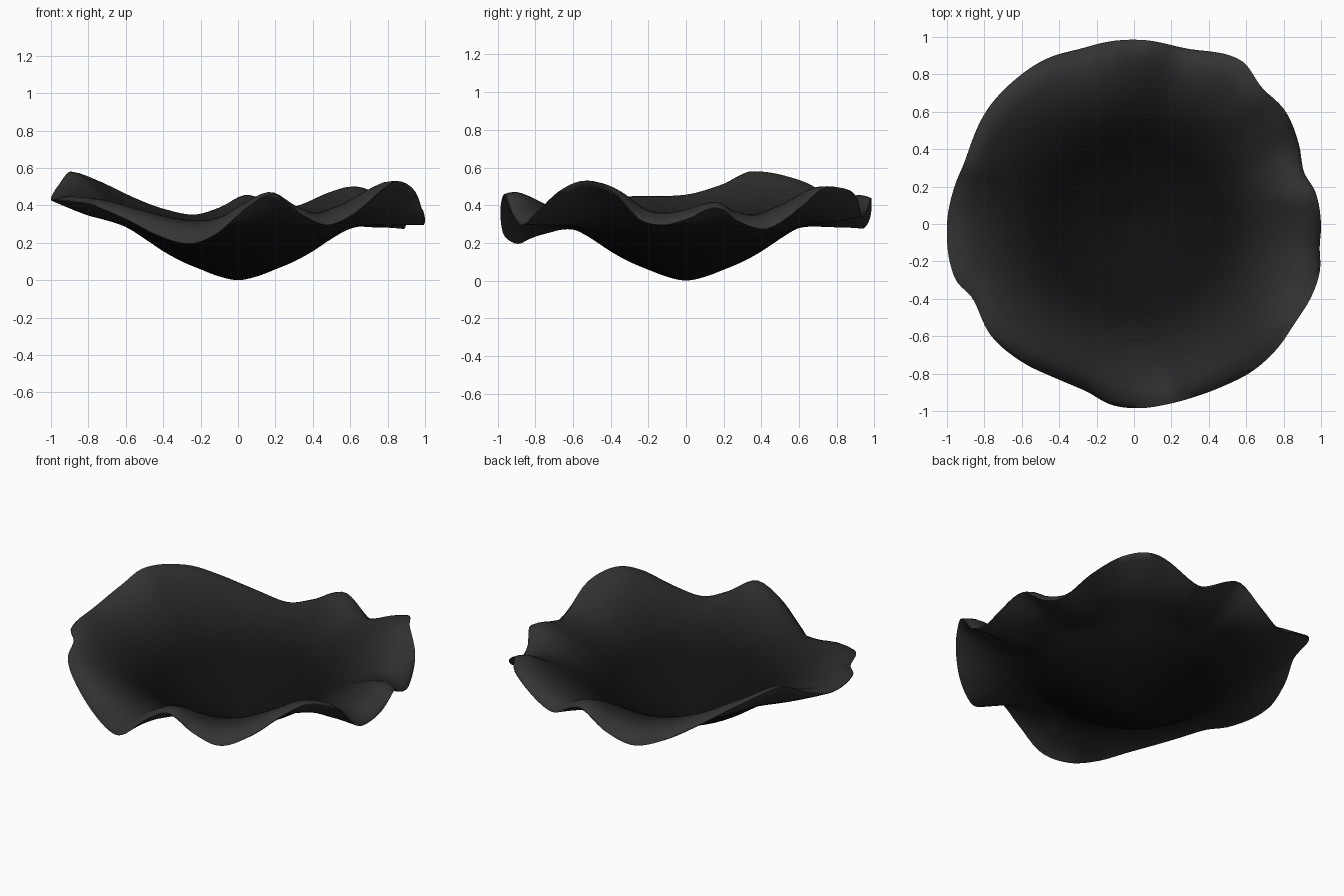
import bpy, bmesh, math

if "Cube" in bpy.data.objects:
    bpy.data.objects.remove(bpy.data.objects["Cube"])

# Rim control points: angle (deg, from +x), radius, height
RIM = [
    (0, 1.0, .33), (10, .985, .39), (17, .95, .32), (26, .98, .28),
    (37, 1.01, .39), (47, 1.0, .49), (57, 1.045, .475), (73, .98, .34),
    (87, .985, .44), (97, .985, .34), (107, .98, .28), (118, 1.0, .34),
    (130, 1.0, .44), (142, .995, .53), (159, .965, .58), (168, .98, .51),
    (180, 1.0, .44), (197, 1.0, .43), (205, .95, .42), (218, .97, .40),
    (231, .95, .33), (243, .925, .24), (254, .93, .20), (263, .975, .25),
    (272, .985, .38), (281, .98, .46), (290, .98, .36), (299, .99, .30),
    (309, 1.01, .37), (319, 1.015, .48), (328, 1.01, .53), (338, 1.025, .47),
    (346, 1.025, .33), (353, 1.0, .30),
]
# Average wall profiles (radius, height): flared underside, rolled-lip inside
OUTER = [(0, 0), (.1, .02), (.2, .058), (.3, .1), (.4, .155), (.5, .222),
         (.6, .282), (.7, .312), (.8, .332), (.9, .362), (1.0, .395)]
INNER = [(0, .012), (.1, .032), (.2, .07), (.3, .113), (.4, .17), (.5, .236),
         (.6, .3), (.7, .355), (.8, .398), (.9, .425), (.95, .422), (1.0, .40)]


def hermite(p, x):
    """Smooth curve through p[i] = (x, value), x inside p[1]..p[-2]."""
    i = 1
    while i < len(p) - 3 and p[i + 1][0] < x:
        i += 1
    (xa, ya), (x0, y0), (x1, y1), (xb, yb) = p[i - 1:i + 3]
    h = x1 - x0
    t = (x - x0) / h
    m0, m1 = h * (y1 - ya) / (x1 - xa), h * (yb - y0) / (xb - x0)
    return ((2*t**3 - 3*t*t + 1) * y0 + (t**3 - 2*t*t + t) * m0
            + (3*t*t - 2*t**3) * y1 + (t**3 - t*t) * m1)


def wrapped(column):
    pts = [(p[0], p[column]) for p in RIM]
    return ([(a - 360, v) for a, v in pts[-2:]] + pts
            + [(a + 360, v) for a, v in pts[:3]])


radius_curve, height_curve = wrapped(1), wrapped(2)
SEG, RINGS, SHADES = 180, 30, 30
bm = bmesh.new()


def wall(profile, inside):
    """One rippled surface; the ripple grows toward the rim."""
    last = profile[-1]
    curve = ([(-profile[1][0], profile[1][1])] + profile
             + [(1.05, 1.5 * last[1] - .5 * profile[-2][1])])
    centre = bm.verts.new((0, 0, profile[0][1]))
    rings = []
    for k in range(1, RINGS + 1):
        s = k / RINGS
        ripple = max(0, (s - .45) / .55) ** 2
        ring = []
        for j in range(SEG):
            deg = 360 * j / SEG
            a = math.radians(deg)
            r = s * (1 + (hermite(radius_curve, deg) - 1) * ripple)
            z = hermite(curve, s) + (hermite(height_curve, deg) - .40) * ripple
            ring.append(bm.verts.new((r * math.cos(a), r * math.sin(a), z)))
        rings.append(ring)

    def face(verts, shade):
        f = bm.faces.new(verts if inside else verts[::-1])
        f.material_index = shade
    for j in range(SEG):
        n = (j + 1) % SEG
        face((centre, rings[0][j], rings[0][n]), 0)
        for k in range(RINGS - 1):
            lo, hi = rings[k], rings[k + 1]
            face((lo[j], hi[j], hi[n], lo[n]), k * SHADES // RINGS)
    return rings[-1]


# Both walls, joined along the rim
rim_in, rim_out = wall(INNER, True), wall(OUTER, False)
for j in range(SEG):
    n = (j + 1) % SEG
    f = bm.faces.new((rim_in[j], rim_out[j], rim_out[n], rim_in[n]))
    f.material_index = SHADES - 1

mesh = bpy.data.meshes.new("rippled_bowl")
bm.to_mesh(mesh)
bm.free()
bowl = bpy.data.objects.new("rippled_bowl", mesh)
bpy.context.collection.objects.link(bowl)

# Shades from black in the middle to charcoal at the rim
for i in range(SHADES):
    t = max(0, (i / (SHADES - 1) - .4) / .6)
    c = .005 + .033 * t ** 1.5
    mat = bpy.data.materials.new(f"black_glaze_{i}")
    mat.diffuse_color = (c, c, c, 1)
    mat.use_nodes = True
    mat.node_tree.nodes["Principled BSDF"].inputs["Base Color"].default_value = mat.diffuse_color
    mesh.materials.append(mat)

bpy.context.view_layer.objects.active = bowl
bowl.select_set(True)
bpy.ops.object.shade_smooth_by_angle(angle=math.radians(60))
